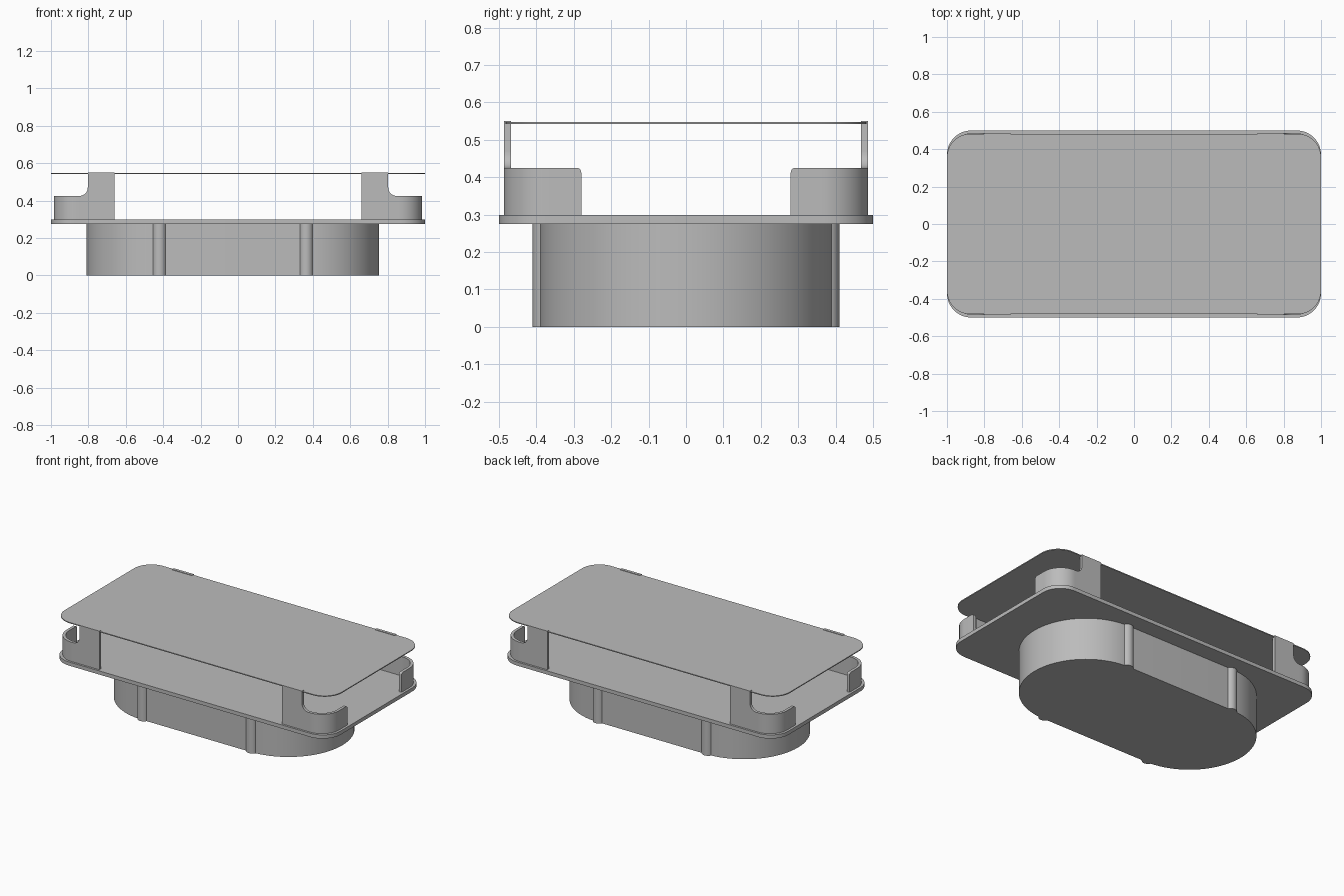
import bpy, bmesh, math

if "Cube" in bpy.data.objects:
    bpy.data.objects.remove(bpy.data.objects["Cube"])

grey = bpy.data.materials.new("plain grey")
grey.diffuse_color = (0.5, 0.5, 0.5, 1)
grey.use_nodes = True
grey.node_tree.nodes["Principled BSDF"].inputs["Base Color"].default_value = grey.diffuse_color


def finish(name, bm):
    bmesh.ops.recalc_face_normals(bm, faces=bm.faces)
    mesh = bpy.data.meshes.new(name)
    bm.to_mesh(mesh)
    bm.free()
    mesh.materials.append(grey)
    ob = bpy.data.objects.new(name, mesh)
    bpy.context.collection.objects.link(ob)
    bpy.context.view_layer.objects.active = ob
    ob.select_set(True)
    bpy.ops.object.shade_smooth_by_angle(angle=math.radians(30))
    ob.select_set(False)
    return ob


def arc(cx, cy, r, a0, a1, n):
    steps = [math.radians(a0 + (a1 - a0) * i / n) for i in range(n + 1)]
    return [(cx + r * math.cos(a), cy + r * math.sin(a)) for a in steps]


def prism(name, outline, z0, z1):
    bm = bmesh.new()
    low = [bm.verts.new((x, y, z0)) for x, y in outline]
    high = [bm.verts.new((x, y, z1)) for x, y in outline]
    bm.faces.new(low)
    bm.faces.new(high)
    for i in range(len(low)):
        j = (i + 1) % len(low)
        bm.faces.new((low[i], low[j], high[j], high[i]))
    return finish(name, bm)


def rounded_rect(hx, hy, r, n=16):
    pts = []
    for k, (sx, sy) in enumerate([(1, 1), (-1, 1), (-1, -1), (1, -1)]):
        pts += arc(sx * (hx - r), sy * (hy - r), r, 90 * k, 90 * k + 90, n)
    return pts


# Pill-shaped foot with round ribs where the straight sides meet the ends
XL, XR, R = -0.42, 0.365, 0.39
prism("foot", arc(XR, 0, R, -90, 90, 40) + arc(XL, 0, R, 90, 270, 40), 0, 0.275)
for x in (XL, XR):
    for s in (-1, 1):
        prism("foot_rib", arc(x, s * 0.3725, 0.0375, 0, 350, 35), 0, 0.275)

# Base plate and thin lid
prism("base_plate", rounded_rect(1.0, 0.5, 0.13), 0.275, 0.299)
prism("lid", rounded_rect(1.0, 0.482, 0.125), 0.542, 0.548)


# Corner brackets: curved wall with a tall tab holding the lid
def bracket(sx, sy):
    X, Y, T, r = 0.985, 0.487, 0.019, 0.125
    low, tall, tab, f = 0.425, 0.551, 0.803, 0.045
    # stations: outer point, inward direction, top height
    st = [(0.66, Y, 0, -1, tall), (tab, Y, 0, -1, tall)]
    for i in range(9):
        a = math.pi / 2 * i / 8
        st.append((tab + 0.0003 + f * (1 - math.cos(a)), Y, 0, -1,
                   low + f * (1 - math.sin(a))))
    for i in range(17):
        a = math.pi / 2 * (1 - i / 16)
        c, s = math.cos(a), math.sin(a)
        st.append((X - r + r * c, Y - r + r * s, -c, -s, low))
    for i in range(6):
        a = math.pi / 2 * i / 5
        st.append((X, 0.292 - 0.012 * math.sin(a), -1, 0,
                   low - 0.012 * (1 - math.cos(a))))
    bm = bmesh.new()
    rings = []
    for x, y, dx, dy, z in st:
        xi, yi = x + dx * T, y + dy * T
        rings.append([bm.verts.new((sx * px, sy * py, pz)) for px, py, pz in
                      ((x, y, 0.298), (x, y, z), (xi, yi, z), (xi, yi, 0.298))])
    for a, b in zip(rings, rings[1:]):
        for i in range(4):
            j = (i + 1) % 4
            bm.faces.new((a[i], a[j], b[j], b[i]))
    bm.faces.new(rings[0])
    bm.faces.new(rings[-1])
    finish("corner_bracket", bm)


for sx in (-1, 1):
    for sy in (-1, 1):
        bracket(sx, sy)
